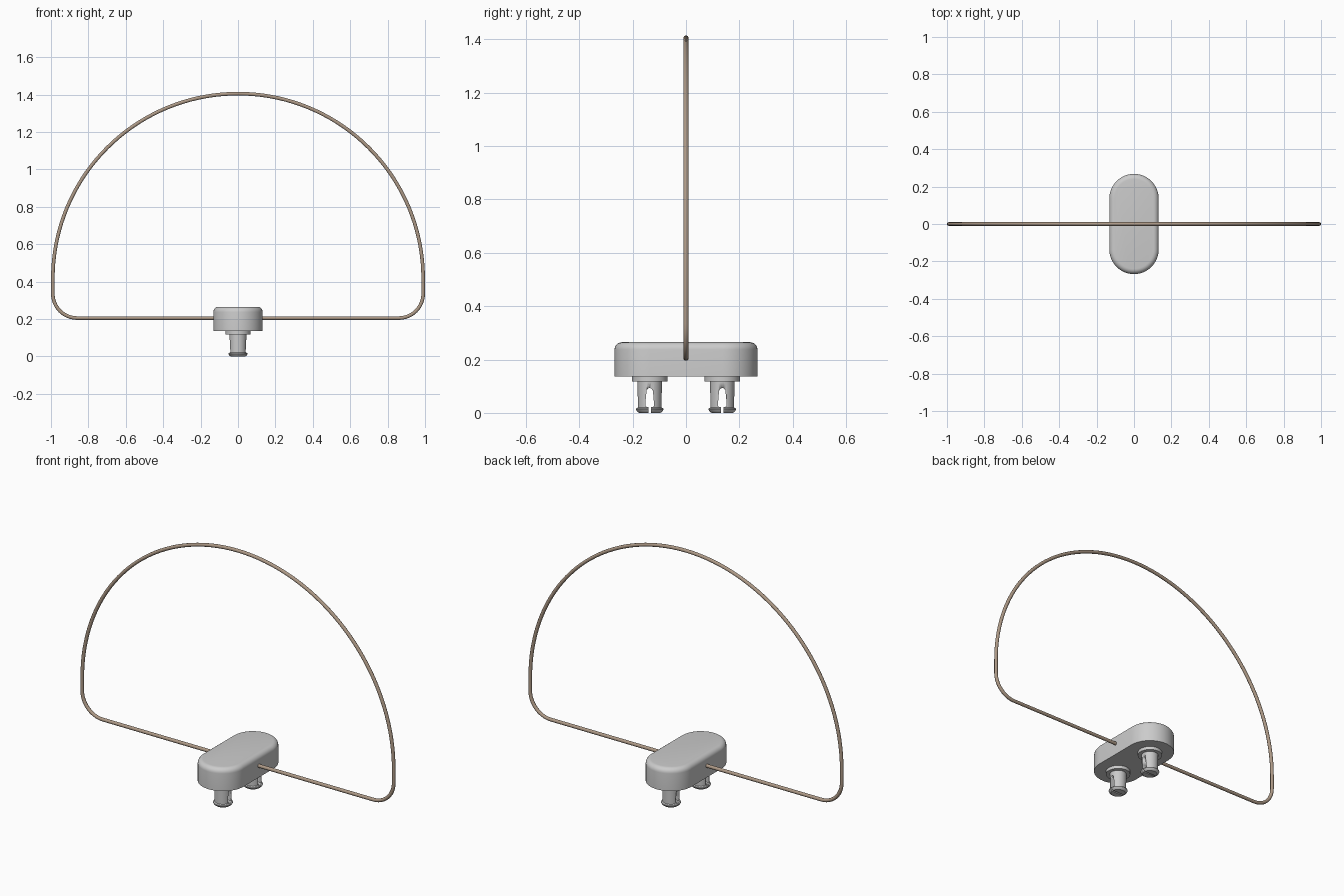
import bpy, bmesh
from math import sin, cos, pi

if "Cube" in bpy.data.objects:
    bpy.data.objects.remove(bpy.data.objects["Cube"])


def finish(name, bm, angle=35):
    bmesh.ops.recalc_face_normals(bm, faces=bm.faces)
    me = bpy.data.meshes.new(name)
    bm.to_mesh(me)
    bm.free()
    ob = bpy.data.objects.new(name, me)
    bpy.context.collection.objects.link(ob)
    activate(ob)
    bpy.ops.object.shade_smooth_by_angle(angle=angle * pi / 180)
    return ob


def activate(ob):
    bpy.ops.object.select_all(action='DESELECT')
    ob.select_set(True)
    bpy.context.view_layer.objects.active = ob


def loft(bm, rings):
    # skin a stack of closed rings and cap both ends
    rows = [[bm.verts.new(p) for p in r] for r in rings]
    n = len(rows[0])
    for a, b in zip(rows, rows[1:]):
        for i in range(n):
            j = (i + 1) % n
            bm.faces.new((a[i], a[j], b[j], b[i]))
    bm.faces.new(rows[0][::-1])
    bm.faces.new(rows[-1])


def arc(cx, cz, r, a0, a1, n):
    return [(cx + r * cos(a0 + (a1 - a0) * i / n), cz + r * sin(a0 + (a1 - a0) * i / n))
            for i in range(n + 1)]


# pill-shaped housing with rounded top edge
def stadium(r, z, half=0.136, n=24):
    top = [(x, y + half, z) for x, y in arc(0, 0, r, 0, pi, n)]
    return top + [(x, y - half, z) for x, y in arc(0, 0, r, pi, 2 * pi, n)]


R, ROUND, TOP = 0.132, 0.028, 0.265
profile = [(R, 0.137)] + arc(R - ROUND, TOP - ROUND, ROUND, 0, pi / 2, 6)
bm = bmesh.new()
loft(bm, [stadium(r, z) for r, z in profile])
finish("housing", bm)


# snap-fit pegs: flange, shaft and barbed lip, split by a tapered slot
def peg(name, y):
    prof = [(0.040, 0.0), (0.047, 0.005), (0.052, 0.013), (0.051, 0.017), (0.044, 0.020),
            (0.046, 0.118), (0.067, 0.118), (0.067, 0.140)]
    bm = bmesh.new()
    loft(bm, [[(r * cos(2 * pi * i / 40), y + r * sin(2 * pi * i / 40), z) for i in range(40)]
              for r, z in prof])
    ob = finish(name, bm)
    half = [(0.004, -0.02), (0.004, 0.021), (0.016, 0.024), (0.015, 0.05)]
    half += arc(0, 0.081, 0.012, 0, pi / 2, 5)[:-1]
    outline = half + [(0, 0.093)] + [(-a, z) for a, z in reversed(half)]
    bm = bmesh.new()
    loft(bm, [[(x, y + a, z) for a, z in outline] for x in (-0.1, 0.1)])
    cutter = finish("slot_cutter", bm)
    cutter.hide_render = True
    mod = ob.modifiers.new("slot", 'BOOLEAN')
    mod.object = cutter
    mod.solver = 'EXACT'
    activate(ob)
    bpy.ops.object.modifier_apply(modifier=mod.name)
    bpy.data.objects.remove(cutter)


peg("front_peg", -0.136)
peg("back_peg", 0.136)

# wire hoop: semicircle, short sides, rounded lower corners, straight base
W, C, B = 0.99, 0.415, 0.205
path = arc(0, C, W, 0, pi, 72)
path += arc(-W + C - 0.285, B + 0.13, 0.13, pi, 1.5 * pi, 12)
path += arc(W - 0.13, B + 0.13, 0.13, 1.5 * pi, 2 * pi, 12)
path = [p for p in path if p is not None]
cu = bpy.data.curves.new("wire_hoop", 'CURVE')
cu.dimensions = '3D'
cu.bevel_depth = 0.01
cu.bevel_resolution = 3
sp = cu.splines.new('POLY')
sp.points.add(len(path) - 1)
for pt, (x, z) in zip(sp.points, path):
    pt.co = (x, 0, z, 1)
sp.use_cyclic_u = True
hoop = bpy.data.objects.new("wire_hoop", cu)
bpy.context.collection.objects.link(hoop)
activate(hoop)
bpy.ops.object.convert(target='MESH')
hoop = bpy.context.object
bpy.ops.object.shade_smooth_by_angle(angle=50 * pi / 180)
mat = bpy.data.materials.new("brown_wire")
mat.diffuse_color = (0.42, 0.32, 0.24, 1)
mat.use_nodes = True
mat.node_tree.nodes["Principled BSDF"].inputs["Base Color"].default_value = mat.diffuse_color
hoop.data.materials.append(mat)
